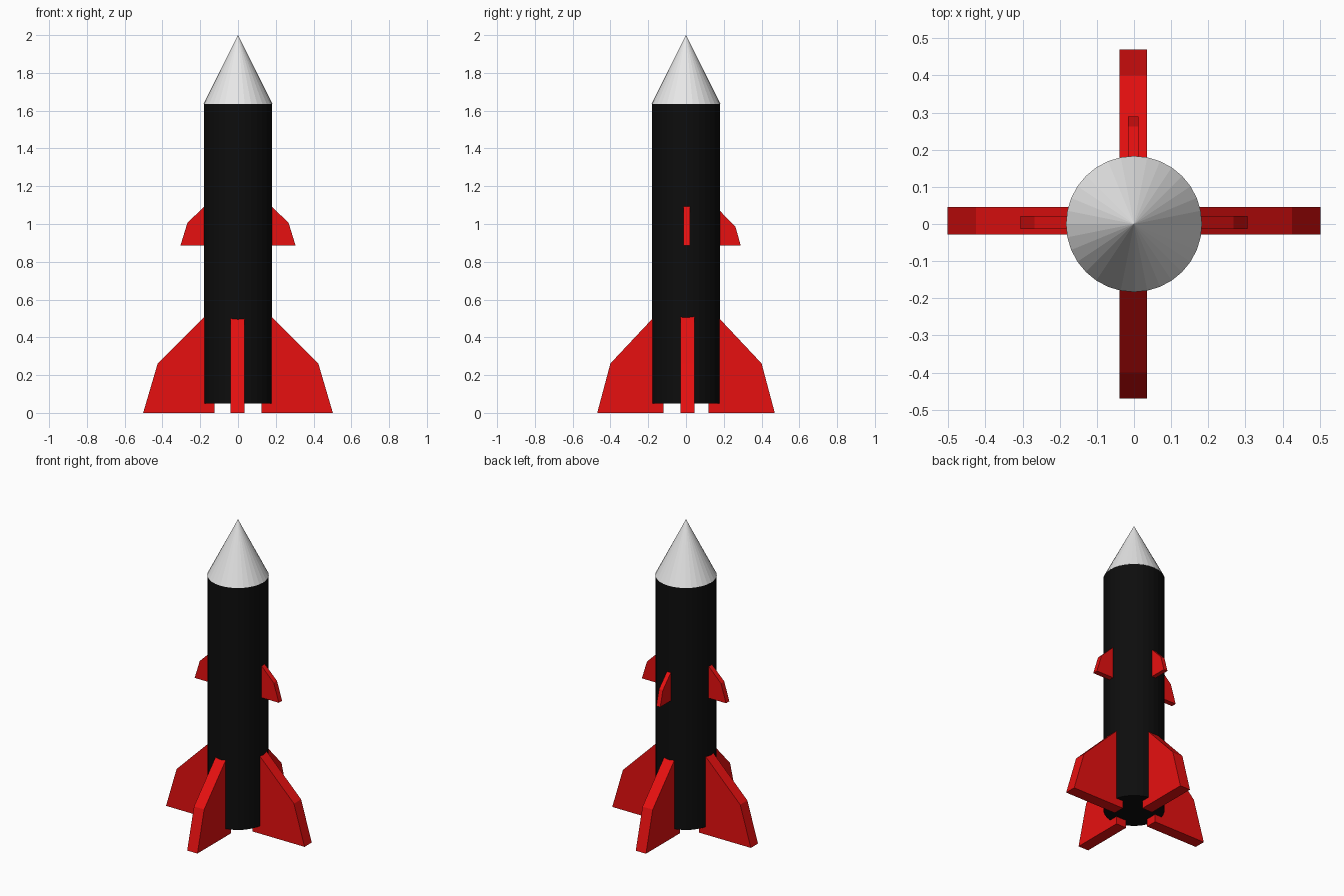
import bpy, bmesh, math
from mathutils import Matrix

if "Cube" in bpy.data.objects:
    bpy.data.objects.remove(bpy.data.objects["Cube"], do_unlink=True)


def material(name, rgb):
    mat = bpy.data.materials.new(name)
    mat.use_nodes = True
    mat.diffuse_color = (*rgb, 1)
    mat.node_tree.nodes["Principled BSDF"].inputs["Base Color"].default_value = (*rgb, 1)
    return mat


RED = material("red", (0.8, 0.005, 0.005))
BLACK = material("black", (0.004, 0.004, 0.004))
WHITE = material("white", (0.8, 0.8, 0.8))


def add_object(name, bm, mat):
    bmesh.ops.recalc_face_normals(bm, faces=bm.faces)
    mesh = bpy.data.meshes.new(name)
    bm.to_mesh(mesh)
    bm.free()
    mesh.materials.append(mat)
    obj = bpy.data.objects.new(name, mesh)
    bpy.context.collection.objects.link(obj)
    return obj


def round_part(name, r_bottom, r_top, z0, z1, mat):
    bm = bmesh.new()
    bmesh.ops.create_cone(bm, cap_ends=True, segments=32, radius1=r_bottom, radius2=r_top,
                          depth=z1 - z0, matrix=Matrix.Translation((0, 0, (z0 + z1) / 2)))
    bmesh.ops.remove_doubles(bm, verts=bm.verts, dist=1e-5)
    return add_object(name, bm, mat)


def fin(name, profile, thickness, angle, offset):
    """Extrude a (radius, height) profile sideways and turn it about the body axis."""
    bm = bmesh.new()
    face = bm.faces.new([bm.verts.new((r, -thickness / 2, z)) for r, z in profile])
    ext = bmesh.ops.extrude_face_region(bm, geom=[face])
    verts = [v for v in ext["geom"] if isinstance(v, bmesh.types.BMVert)]
    bmesh.ops.translate(bm, verts=verts, vec=(0, thickness, 0))
    turn = Matrix.Translation((*offset, 0)) @ Matrix.Rotation(math.radians(angle), 4, "Z")
    bmesh.ops.transform(bm, matrix=turn, verts=bm.verts)
    return add_object(name, bm, RED)


# Body and nose
round_part("body", 0.181, 0.181, 0.05, 1.635, BLACK)
round_part("nose_cone", 0.183, 0, 1.635, 2.0, WHITE)

# Four tail fins; the front and back pair is slightly shorter
side_tail = [(0.125, 0), (0.502, 0), (0.425, 0.262), (0.125, 0.56)]
end_tail = [(0.12, 0), (0.47, 0), (0.40, 0.262), (0.12, 0.56)]
fin("tail_fin_left", side_tail, 0.074, 0, (0, 0.009))
fin("tail_fin_right", side_tail, 0.074, 180, (0, 0.009))
fin("tail_fin_back", end_tail, 0.074, 90, (-0.002, 0))
fin("tail_fin_front", end_tail, 0.074, 270, (-0.002, 0))

# Three small mid fins, none at the front
side_mid = [(0.15, 0.885), (0.305, 0.885), (0.268, 1.005), (0.15, 1.122)]
back_mid = [(0.15, 0.885), (0.29, 0.885), (0.262, 0.985), (0.15, 1.1)]
fin("mid_fin_left", side_mid, 0.034, 0, (0, 0.004))
fin("mid_fin_right", side_mid, 0.034, 180, (0, 0.004))
fin("mid_fin_back", back_mid, 0.028, 90, (-0.002, 0))
